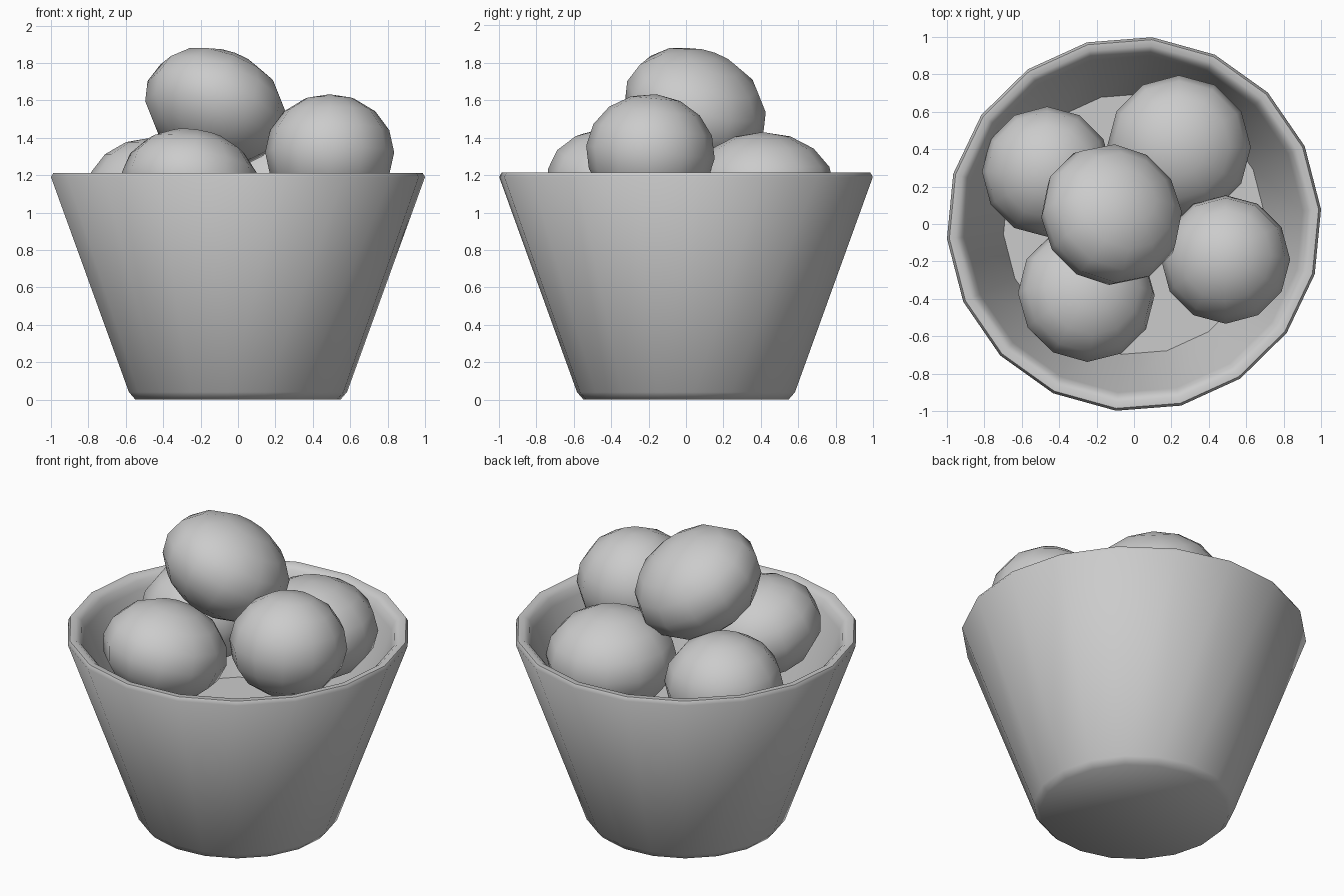
import bpy, bmesh, math
from mathutils import Matrix, Vector

if "Cube" in bpy.data.objects:
    bpy.data.objects.remove(bpy.data.objects["Cube"])

SIDES = 18


def finish(bm, name):
    bmesh.ops.recalc_face_normals(bm, faces=bm.faces)
    mesh = bpy.data.meshes.new(name)
    bm.to_mesh(mesh)
    bm.free()
    obj = bpy.data.objects.new(name, mesh)
    bpy.context.collection.objects.link(obj)
    for p in mesh.polygons:
        p.use_smooth = True
    return obj


def lathe(name, profile, sides, turn):
    """Revolve (radius, z) points about z, capping both ends."""
    bm = bmesh.new()
    rings = []
    for r, z in profile:
        angles = [math.radians(turn) + math.tau * i / sides for i in range(sides)]
        rings.append([bm.verts.new((r * math.cos(a), r * math.sin(a), z)) for a in angles])
    for lo, hi in zip(rings, rings[1:]):
        for i in range(sides):
            j = (i + 1) % sides
            bm.faces.new((lo[i], lo[j], hi[j], hi[i]))
    bm.faces.new(rings[0][::-1])
    bm.faces.new(rings[-1])
    return finish(bm, name)


def fruit(name, centre, radius, half_height, axis):
    """Slightly flattened ball whose short axis points along axis."""
    bm = bmesh.new()
    bmesh.ops.create_uvsphere(bm, u_segments=12, v_segments=8, radius=1)
    tilt = Vector((0, 0, 1)).rotation_difference(Vector(axis)).to_matrix().to_4x4()
    scale = Matrix.Diagonal((radius, radius, half_height, 1))
    bmesh.ops.transform(bm, matrix=Matrix.Translation(centre) @ tilt @ scale, verts=bm.verts)
    return finish(bm, name)


# Tapered bucket: underside, outer wall, rounded rim, inner wall, raised floor
bucket = lathe("bucket", [
    (0.55, 0.0), (0.585, 0.04), (1.003, 1.19), (0.99, 1.213),
    (0.955, 1.213), (0.925, 1.19), (0.905, 1.14), (0.70, 0.58),
], SIDES, 4.5)

# Heap of fruit
fruit("fruit_top", (-0.12, 0.05, 1.565), 0.39, 0.295, (0.354, 0.354, 0.866))
fruit("fruit_right", (0.49, -0.19, 1.322), 0.345, 0.312, (0.0, 0.1, 1.0))
fruit("fruit_front", (-0.255, -0.375, 1.16), 0.37, 0.285, (0.15, 0.2, 0.97))
fruit("fruit_left", (-0.465, 0.28, 1.10), 0.348, 0.30, (0.0, 0.0, 1.0))
fruit("fruit_back", (0.24, 0.41, 1.13), 0.385, 0.30, (0.0, 0.0, 1.0))

# Crisp edges on the bucket, soft elsewhere
bpy.context.view_layer.objects.active = bucket
bucket.select_set(True)
bpy.ops.object.shade_smooth_by_angle(angle=math.radians(50))
